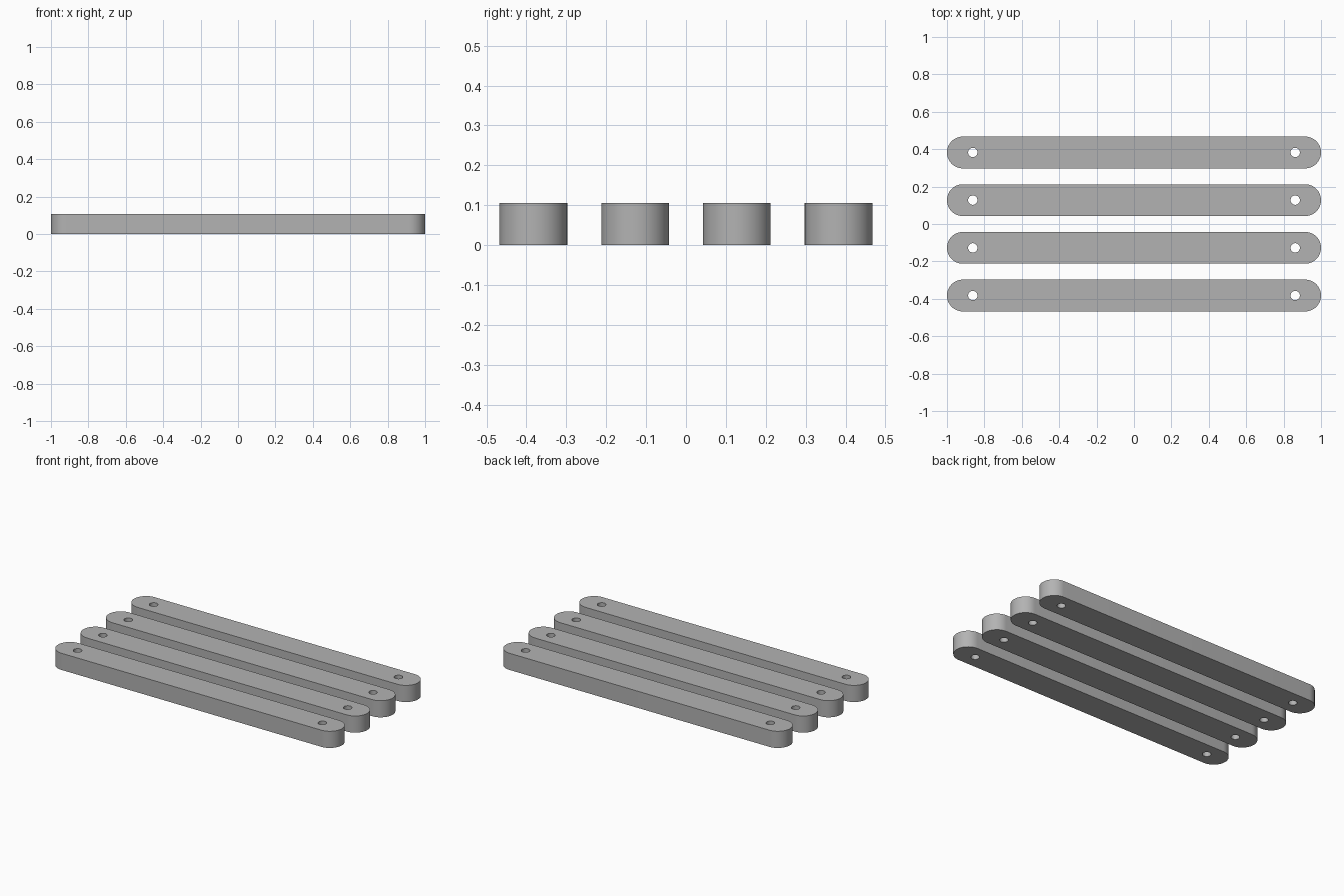
import bpy
import bmesh
from math import pi, sin, cos, radians

if "Cube" in bpy.data.objects:
    bpy.data.objects.remove(bpy.data.objects["Cube"], do_unlink=True)

HALF_LENGTH = 1.0
RADIUS = 0.085
HEIGHT = 0.106
HOLE_X = 0.862
HOLE_RADIUS = 0.025
SPACING = 0.255

grey = bpy.data.materials.new("plain grey")
grey.use_nodes = True
colour = (0.45, 0.45, 0.45, 1.0)
grey.diffuse_color = colour
grey.node_tree.nodes["Principled BSDF"].inputs["Base Color"].default_value = colour


def arc(cx, radius, start, sweep, steps):
    """Points along an arc centred on the bar's long axis."""
    return [(cx + radius * cos(start + sweep * i / steps),
             radius * sin(start + sweep * i / steps)) for i in range(steps + 1)]


def add_loop(bm, points):
    """Closed ring of edges on the ground plane."""
    verts = [bm.verts.new((x, y, 0)) for x, y in points]
    return [bm.edges.new((a, b)) for a, b in zip(verts, verts[1:] + verts[:1])]


def make_bar_mesh():
    bm = bmesh.new()
    # Rounded outline
    end_x = HALF_LENGTH - RADIUS
    edges = add_loop(bm, arc(end_x, RADIUS, -pi / 2, pi, 24)
                     + arc(-end_x, RADIUS, pi / 2, pi, 24))
    # Bolt holes near both ends
    for side in (-1, 1):
        edges += add_loop(bm, arc(side * HOLE_X, HOLE_RADIUS, 0, 2 * pi, 32)[:-1])
    bmesh.ops.triangle_fill(bm, edges=edges, use_beauty=True)
    # Thickness
    result = bmesh.ops.extrude_face_region(bm, geom=bm.faces[:])
    top = [v for v in result["geom"] if isinstance(v, bmesh.types.BMVert)]
    bmesh.ops.translate(bm, verts=top, vec=(0, 0, HEIGHT))
    bmesh.ops.recalc_face_normals(bm, faces=bm.faces[:])
    mesh = bpy.data.meshes.new("link_bar")
    bm.to_mesh(mesh)
    bm.free()
    mesh.materials.append(grey)
    mesh.shade_smooth()
    mesh.set_sharp_from_angle(angle=radians(30))
    return mesh


# Four identical bars side by side
bar_mesh = make_bar_mesh()
for i in range(4):
    bar = bpy.data.objects.new(f"link_bar_{i + 1}", bar_mesh)
    bar.location.y = (i - 1.5) * SPACING
    bpy.context.collection.objects.link(bar)
